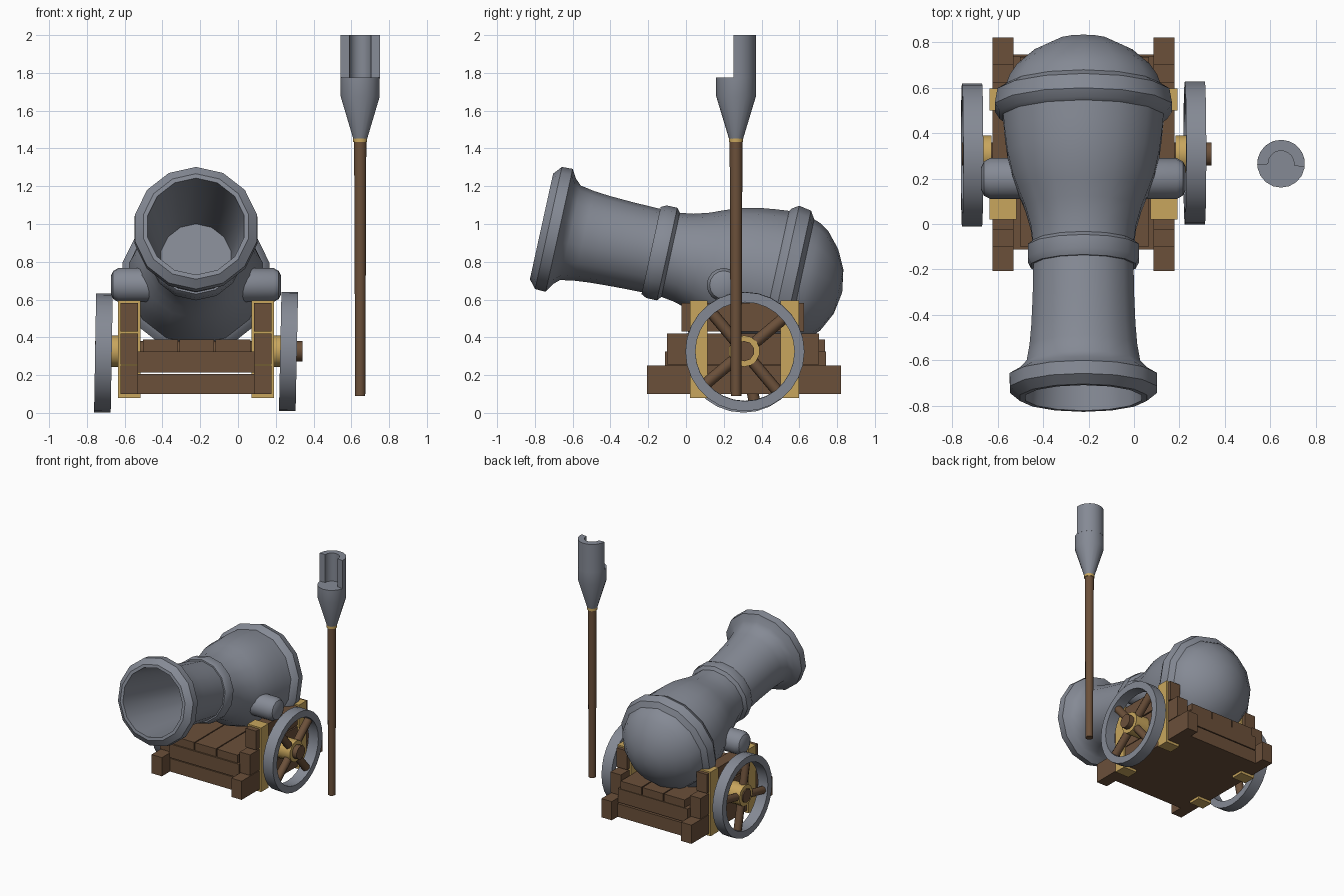
import bpy, bmesh, math
from mathutils import Matrix, Vector

if "Cube" in bpy.data.objects:
    bpy.data.objects.remove(bpy.data.objects["Cube"])

def material(name, rgb):
    m = bpy.data.materials.new(name)
    m.diffuse_color = (*rgb, 1)
    m.use_nodes = True
    m.node_tree.nodes["Principled BSDF"].inputs["Base Color"].default_value = m.diffuse_color
    return m

IRON = material("iron_grey", (0.235, 0.254, 0.30))
WOOD = material("wood_brown", (0.147, 0.08, 0.042))
BRASS = material("brass_gold", (0.58, 0.38, 0.11))
CX = -0.2225  # centre line of the cannon

def finish(bm, name, mat, matrix=Matrix(), angle=35):
    bmesh.ops.recalc_face_normals(bm, faces=bm.faces)
    lim = math.radians(angle)
    for f in bm.faces:
        f.smooth = True
    for e in bm.edges:
        e.smooth = e.calc_face_angle(0) < lim
    me = bpy.data.meshes.new(name)
    bm.to_mesh(me)
    bm.free()
    me.materials.append(mat)
    ob = bpy.data.objects.new(name, me)
    ob.matrix_world = matrix
    bpy.context.collection.objects.link(ob)
    return ob

def lathe(name, profile, n, mat, matrix=Matrix(), closed=False, angle=35):
    """Spin (height, radius) points round local z."""
    bm = bmesh.new()
    rings = []
    for s, r in profile:
        if r < 1e-6:
            rings.append([bm.verts.new((0, 0, s))] * n)
        else:
            a = [math.pi / 2 + 2 * math.pi * i / n for i in range(n)]
            rings.append([bm.verts.new((r * math.cos(t), r * math.sin(t), s)) for t in a])
    pairs = list(zip(rings, rings[1:]))
    if closed:
        pairs.append((rings[-1], rings[0]))
    for a, b in pairs:
        for i in range(n):
            j = (i + 1) % n
            quad = list(dict.fromkeys((a[i], a[j], b[j], b[i])))
            if len(quad) > 2:
                bm.faces.new(quad)
    return finish(bm, name, mat, matrix, angle)

def box(name, x, y, z, mat):
    bm = bmesh.new()
    size = [b - a for a, b in (x, y, z)]
    mid = [(a + b) / 2 for a, b in (x, y, z)]
    bmesh.ops.create_cube(bm, size=1, matrix=Matrix.Translation(mid) @ Matrix.Diagonal((*size, 1)))
    return finish(bm, name, mat)

def rod(name, p, q, r, n, mat):
    p, q = Vector(p), Vector(q)
    m = Matrix.Translation(p) @ (q - p).to_track_quat('Z', 'Y').to_matrix().to_4x4()
    h = (q - p).length
    return lathe(name, [(0, 0), (0, r), (h, r), (h, 0)], n, mat, m, angle=50)

# Barrel: bore, muzzle ring, neck, middle ring, swelling body, breech ring, dome
barrel = [(.80, 0), (.80, .19), (0, .262), (0, .286), (.038, .331), (.096, .333),
          (.125, .285), (.157, .256), (.23, .243), (.32, .235), (.45, .229), (.594, .226),
          (.594, .236), (.623, .251), (.681, .251), (.70, .228), (.77, .238), (.853, .262),
          (.93, .293), (1.0, .32), (1.1, .343), (1.19, .355), (1.263, .362),
          (1.275, .378), (1.309, .40), (1.376, .388), (1.402, .347), (1.44, .333),
          (1.49, .30), (1.56, .22), (1.61, .12), (1.63, 0)]
tilt = Matrix.Translation((CX, -.765, .987)) @ Matrix.Rotation(math.radians(-102.4), 4, 'X')
lathe("barrel", barrel, 14, IRON, tilt)

# Trunnions: one rounded bar through the barrel
lathe("trunnions", [(-.45, 0), (-.45, .05), (-.438, .075), (-.41, .09),
                    (.41, .09), (.438, .075), (.45, .05), (.45, 0)], 16, IRON,
      Matrix.Translation((CX, .2, .677)) @ Matrix.Rotation(math.pi / 2, 4, 'Y'))

# Stepped carriage cheeks with brass straps, both sides
for side, s in (("left", -1), ("right", 1)):
    def span(a, b):
        return sorted((CX + s * a, CX + s * b))
    for part, y, z in (("bottom", (-.207, .82), (.10, .25)),
                       ("middle", (-.10, .705), (.255, .42)),
                       ("top", (-.025, .625), (.43, .582))):
        box(f"{side}_cheek_{part}", span(.308, .4), y, z, WOOD)
    for part, y in (("front", (.02, .115)), ("rear", (.5, .597))):
        box(f"{side}_strap_{part}", span(.294, .414), y, (.08, .594), BRASS)

# Carriage bed and floor planks
box("bed_lower", (CX - .31, CX + .31), (-.105, .745), (.10, .205), WOOD)
box("bed_upper", (CX - .31, CX + .31), (-.112, .74), (.215, .325), WOOD)
for i in range(3):
    x = CX - .28 + i * .192
    box(f"floor_plank_{i + 1}", (x, x + .184), (-.10, .735), (.325, .388), WOOD)

# Axle
AY, AZ = .308, .327
rod("axle", (-.757, AY, AZ), (.342, AY, AZ), .054, 10, WOOD)

# Wheels: iron rim, brass hub, wooden spokes
for side, s, cz, rot, lean in (("left", -1, .317, 12, 1), ("right", 1, .325, 40, 1.2)):
    cx = CX + s * .49
    m = (Matrix.Translation((cx, AY + s * .004, cz)) @ Matrix.Rotation(math.radians(lean), 4, 'Y')
         @ Matrix.Rotation(math.pi / 2, 4, 'Y'))
    lathe(f"{side}_wheel_rim", [(-.044, .262), (-.044, .315), (.044, .315), (.044, .262)],
          28, IRON, m, closed=True)
    rod(f"{side}_hub", (CX + s * .405, AY, AZ), (CX + s * .525, AY, AZ), .083, 14, BRASS)
    for k in range(4):
        a = math.radians(rot + 90 * k)
        d = Vector((0, math.cos(a), math.sin(a)))
        c = Vector((cx, AY, cz))
        rod(f"{side}_spoke_{k + 1}", c + d * .05, c + d * .275, .031, 8, WOOD)

# Powder ladle: pole, brass collar, iron cup and half-round scoop
LX, LY = .647, .265
at = Matrix.Translation((LX, LY, 0))
lathe("ladle_pole", [(.09, 0), (.09, .028), (1.44, .034), (1.44, 0)], 10, WOOD, at, angle=50)
lathe("ladle_collar", [(1.433, 0), (1.433, .038), (1.453, .038), (1.453, 0)], 14, BRASS, at)
lathe("ladle_cup", [(1.45, 0), (1.45, .037), (1.675, .105), (1.775, .105), (1.775, 0)],
      18, IRON, at, angle=25)
bm = bmesh.new()
arc = [math.radians(-8 + 190 * i / 12) for i in range(13)]
outline = [(.105, a) for a in arc] + [(.057, a) for a in reversed(arc)]
low = [bm.verts.new((r * math.cos(a), r * math.sin(a), 1.77)) for r, a in outline]
high = [bm.verts.new((v.co.x, v.co.y, 2.0)) for v in low]
n, h = len(low), len(arc)
for i in range(n):
    j = (i + 1) % n
    bm.faces.new((low[i], low[j], high[j], high[i]))
for i in range(h - 1):
    for ring in (low, high):
        bm.faces.new((ring[i], ring[i + 1], ring[n - 2 - i], ring[n - 1 - i]))
finish(bm, "ladle_scoop", IRON, at)
